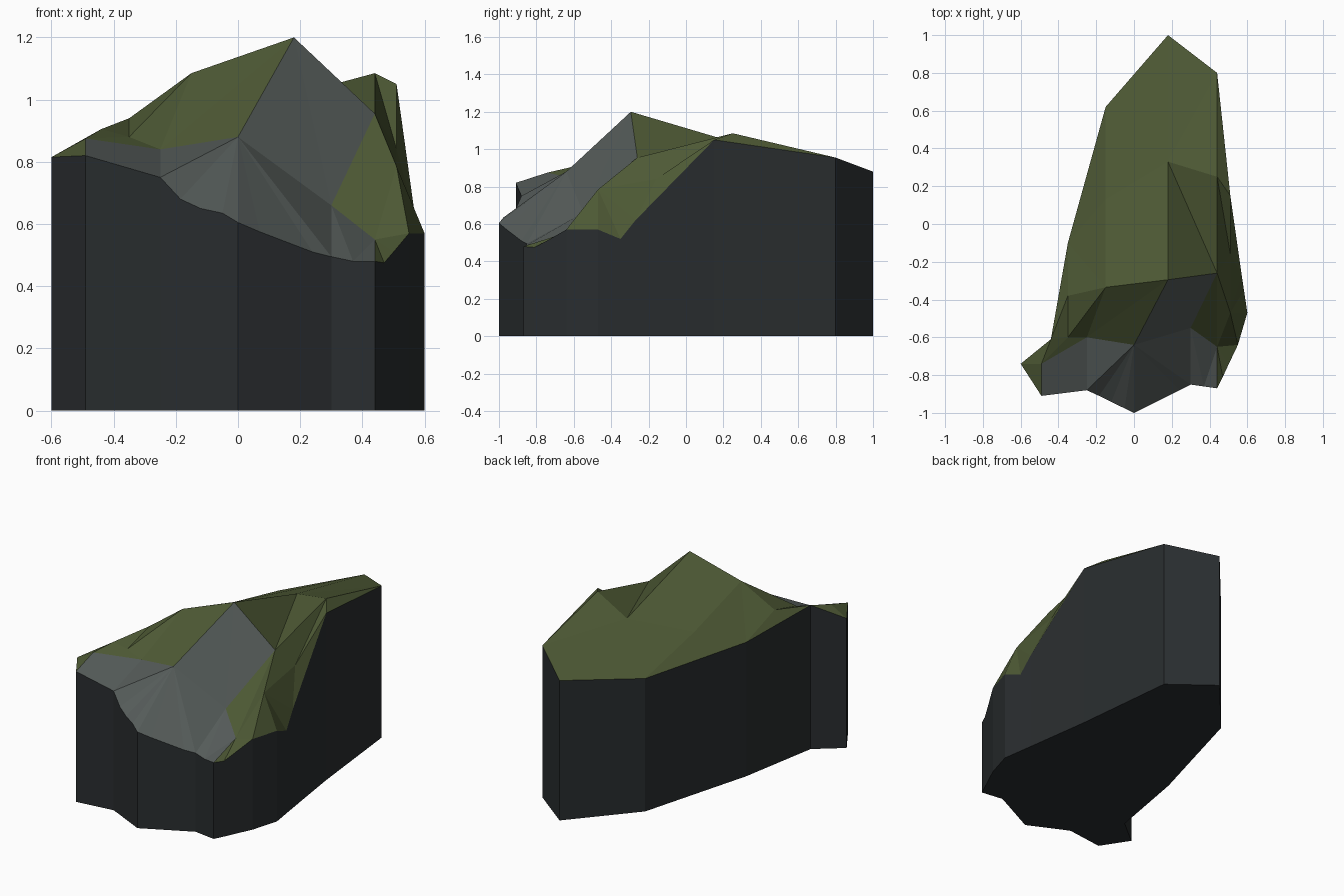
import bpy, bmesh
from mathutils import Vector
from mathutils.geometry import delaunay_2d_cdt

if "Cube" in bpy.data.objects:
    bpy.data.objects.remove(bpy.data.objects["Cube"])


def material(name, r, g, b):
    m = bpy.data.materials.new(name)
    m.diffuse_color = (r, g, b, 1)
    m.use_nodes = True
    m.node_tree.nodes["Principled BSDF"].inputs["Base Color"].default_value = m.diffuse_color
    return m


MOSS = material("moss", 0.075, 0.10, 0.035)
STONE = material("stone", 0.09, 0.105, 0.10)
DARK = material("dark_rock", 0.022, 0.026, 0.028)

# Upper rim of the cliff, counter-clockwise from the front
rim = [(0, -1, .605), (.07, -.965, .575), (.24, -.88, .51), (.30, -.85, .495),
       (.37, -.86, .48), (.44, -.87, .48), (.47, -.81, .475), (.50, -.745, .51),
       (.55, -.64, .57), (.60, -.47, .57), (.582, -.35, .52), (.57, -.27, .62),
       (.51, .15, 1.05), (.44, .80, .955), (.18, 1, .88), (-.15, .62, .836),
       (-.35, -.10, .843), (-.44, -.61, .905), (-.60, -.74, .815),
       (-.49, -.91, .82), (-.25, -.88, .75), (-.185, -.91, .68),
       (-.12, -.942, .65), (-.05, -.976, .635)]

# Inner corners of the terrain
inner = dict(
    peak=(.18, -.295, 1.20), brow=(0, -.64, .88), saddle=(.18, .33, 1.015),
    east=(.44, -.26, .955), horn=(.44, .25, 1.085), shoulder=(-.15, -.335, 1.085),
    west=(-.35, -.38, .94), step=(-.35, -.60, .88), ledge_a=(-.49, -.74, .875),
    ledge_b=(-.25, -.60, .84), ledge_c=(.30, -.55, .66), ledge_d=(.44, -.65, .55),
    spur=(.51, -.47, .785), notch=(.51, -.16, .84), back=(-.15, .13, .943))

# Crease lines: names are inner corners, numbers are rim corners
creases = [
    "18 ledge_a ledge_b brow ledge_c ledge_d 8", "19 ledge_a 17 step west 16",
    "20 ledge_b", "20 brow 0", "21 brow 22", "23 brow 1", "2 brow 3",
    "3 ledge_c 4", "5 ledge_d 6", "7 ledge_d spur 9",
    "ledge_a step ledge_b shoulder peak brow", "ledge_b peak",
    "step shoulder west", "peak east ledge_c",
    "ledge_d east spur notch 12 horn east notch 11", "notch horn 13",
    "spur 10", "peak saddle 14", "saddle horn", "saddle east",
    "saddle back shoulder saddle", "15 back 16 shoulder", "back 14", "17 west"]

names = list(inner)
points = rim + list(inner.values())
n = len(rim)


def index(key):
    return int(key) if key.isdigit() else n + names.index(key)


edges = [(i, (i + 1) % n) for i in range(n)]
for line in creases:
    ids = [index(k) for k in line.split()]
    edges += [e for e in zip(ids, ids[1:])]
edges = list({tuple(sorted(e)) for e in edges})

out = delaunay_2d_cdt([Vector(p[:2]) for p in points], edges, [], 1, 1e-5)
flat, tris, source = out[0], out[2], out[3]

# Stone facets lie in front of the ledge line and on the big slab
front_ids = {index(k) for k in ("ledge_a", "ledge_b", "brow", "ledge_c", "ledge_d")}
stone_ids = front_ids | set(range(0, 6)) | set(range(19, n))
slab_ids = {index(k) for k in ("brow", "peak", "east", "ledge_c")}

bm = bmesh.new()
verts = []
for p, s in zip(flat, source):
    z = points[s[0]][2] if s else 0.8
    verts.append(bm.verts.new((p.x, p.y, z)))
for t in tris:
    ids = {source[i][0] if source[i] else -1 for i in t}
    f = bm.faces.new([verts[i] for i in t])
    f.material_index = 1 if ids <= stone_ids or ids <= slab_ids else 0

# Vertical cliff walls and flat underside
border = [e for e in bm.edges if e.is_boundary]
made = bmesh.ops.extrude_edge_only(bm, edges=border)["geom"]
for g in made:
    if isinstance(g, bmesh.types.BMVert):
        g.co.z = 0
    elif isinstance(g, bmesh.types.BMFace):
        g.material_index = 2
base = [e for e in bm.edges if e.is_boundary]
for f in bmesh.ops.contextual_create(bm, geom=base)["faces"]:
    f.material_index = 2
bmesh.ops.recalc_face_normals(bm, faces=bm.faces[:])

mesh = bpy.data.meshes.new("cliff_rock")
bm.to_mesh(mesh)
bm.free()
for m in (MOSS, STONE, DARK):
    mesh.materials.append(m)
rock = bpy.data.objects.new("cliff_rock", mesh)
bpy.context.collection.objects.link(rock)
